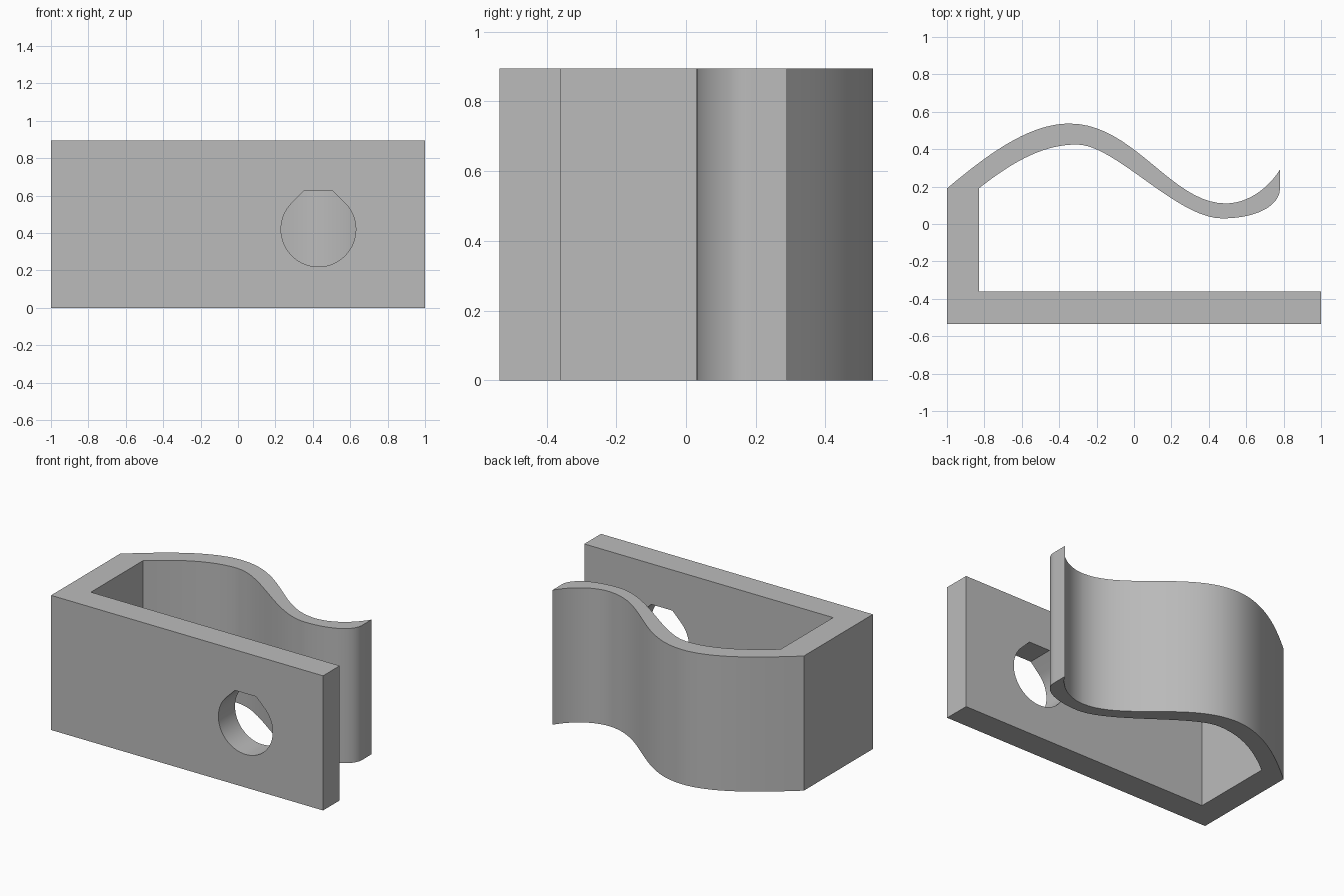
import bpy, bmesh, math
from mathutils import Vector
from mathutils.geometry import interpolate_bezier

cube = bpy.data.objects.get("Cube")
if cube:
    bpy.data.objects.remove(cube, do_unlink=True)

HEIGHT = 0.895

grey = bpy.data.materials.new("plain grey")
grey.use_nodes = True
grey.diffuse_color = (0.5, 0.5, 0.5, 1)
grey.node_tree.nodes["Principled BSDF"].inputs["Base Color"].default_value = grey.diffuse_color


def prism(name, points, offset):
    """Extrude a closed outline of 3D points along an offset."""
    bm = bmesh.new()
    face = bm.faces.new([bm.verts.new(p) for p in points])
    top = bmesh.ops.extrude_face_region(bm, geom=[face])["geom"]
    verts = [v for v in top if isinstance(v, bmesh.types.BMVert)]
    bmesh.ops.translate(bm, verts=verts, vec=offset)
    bmesh.ops.recalc_face_normals(bm, faces=bm.faces)
    mesh = bpy.data.meshes.new(name)
    bm.to_mesh(mesh)
    bm.free()
    mesh.materials.append(grey)
    obj = bpy.data.objects.new(name, mesh)
    bpy.context.collection.objects.link(obj)
    return obj


def curve(a, b, c, d, steps=20):
    """Sample a cubic curve, leaving out its last point."""
    return interpolate_bezier(*(Vector((*p, 0)) for p in (a, b, c, d)), steps + 1)[:-1]


# Clip outline: back plate, end wall, then the wavy spring arm out and back
outline = [Vector((*p, 0)) for p in
           [(-0.83, 0.19), (-0.83, -0.36), (1, -0.36), (1, -0.535), (-1, -0.535)]]
outline += curve((-1, 0.19), (-0.78, 0.375), (-0.56, 0.537), (-0.345, 0.537))
outline += curve((-0.345, 0.537), (0, 0.537), (0.2, 0.11), (0.49, 0.11))
outline += curve((0.49, 0.11), (0.6, 0.11), (0.71, 0.18), (0.78, 0.29))
outline.append(Vector((0.78, 0.29, 0)))
outline += curve((0.78, 0.19), (0.78, 0.1), (0.66, 0.03), (0.47, 0.03))
outline += curve((0.47, 0.03), (0.23, 0.03), (-0.1, 0.425), (-0.305, 0.425))
outline += curve((-0.305, 0.425), (-0.48, 0.425), (-0.64, 0.34), (-0.83, 0.19))
clip = prism("spring_clip", outline, (0, 0, HEIGHT))

# Teardrop hole with a flat top: round below, sloped shoulders above
cx, cz, r, flat = 0.43, 0.42, 0.2, 0.205
half = r * math.sqrt(2) - flat
hole = []
for i in range(49):
    a = math.radians(135 + 270 * i / 48)
    hole.append((cx + r * math.cos(a), -0.7, cz + r * math.sin(a)))
hole += [(cx + half, -0.7, cz + flat), (cx - half, -0.7, cz + flat)]
cutter = prism("hole_cutter", hole, (0, 0.5, 0))
cutter.hide_render = True

cut = clip.modifiers.new("screw hole", "BOOLEAN")
cut.operation = "DIFFERENCE"
cut.solver = "EXACT"
cut.object = cutter
bpy.ops.object.select_all(action="DESELECT")
clip.select_set(True)
bpy.context.view_layer.objects.active = clip
bpy.ops.object.modifier_apply(modifier=cut.name)
bpy.data.objects.remove(cutter, do_unlink=True)

# Smooth the curved walls and keep the corners crisp
bpy.ops.object.shade_smooth_by_angle(angle=math.radians(25))
